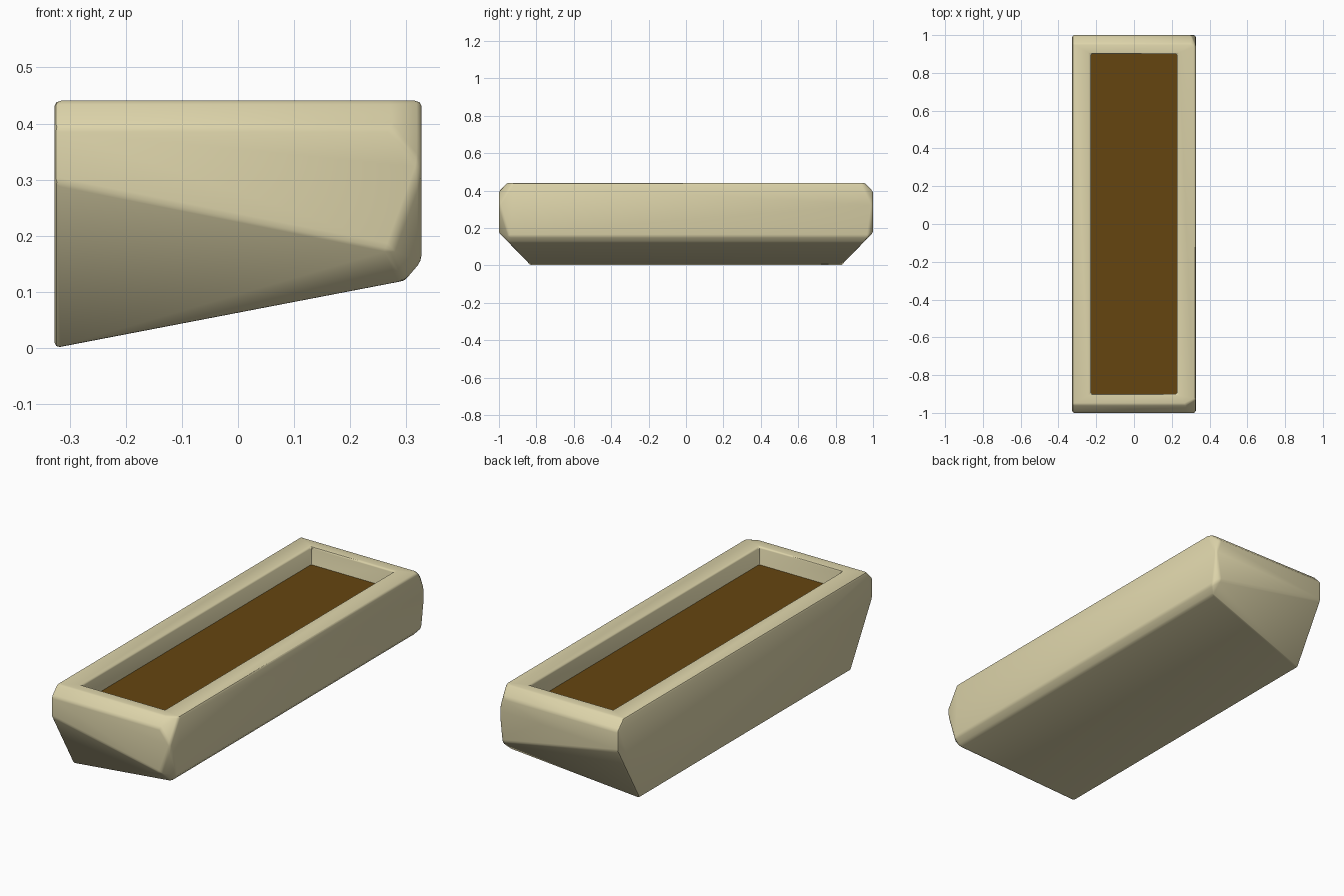
import bpy
import bmesh
import math

cube = bpy.data.objects.get("Cube")
if cube:
    bpy.data.objects.remove(cube, do_unlink=True)


def make_material(name, rgb):
    mat = bpy.data.materials.new(name)
    mat.use_nodes = True
    mat.diffuse_color = (*rgb, 1)
    mat.node_tree.nodes["Principled BSDF"].inputs["Base Color"].default_value = (*rgb, 1)
    return mat


def make_object(name, bm, mat):
    mesh = bpy.data.meshes.new(name)
    bmesh.ops.recalc_face_normals(bm, faces=bm.faces[:])
    bm.to_mesh(mesh)
    bm.free()
    obj = bpy.data.objects.new(name, mesh)
    bpy.context.collection.objects.link(obj)
    mesh.materials.append(mat)
    return obj


cream = make_material("cream stone", (0.72, 0.655, 0.40))
brown = make_material("brown soil", (0.13, 0.06, 0.005))

W, TOP = 0.327, 0.441          # half width and rim height
IN_X, IN_Y = 0.228, 0.9        # half size of the opening
SOIL = 0.35                    # soil level

# Trough body: hull of the corner points of both ends
bm = bmesh.new()
for side, cut in ((-1, 0.055), (1, 0.025)):
    end = [
        (-W, 0.955, TOP), (-W, 1.0, 0.395), (-W, 1.0, 0.295), (-W, 0.83, 0.0),
        (W - cut, 0.955, TOP), (W, 0.955 - cut / 2, TOP),
        (W - cut, 1.0, 0.395), (W, 1.0, 0.325),
        (W - cut, 1.0, 0.175), (W, 1.0 - cut, 0.155), (0.297, 0.945, 0.12),
    ]
    for x, y, z in end:
        bm.verts.new((x, side * y, z))
bmesh.ops.convex_hull(bm, input=bm.verts[:])
loose = [v for v in bm.verts if not v.link_faces]
bmesh.ops.delete(bm, geom=loose, context="VERTS")
bmesh.ops.dissolve_limit(bm, angle_limit=math.radians(2),
                         verts=bm.verts[:], edges=bm.edges[:])
bmesh.ops.recalc_face_normals(bm, faces=bm.faces[:])

# Rectangular opening sunk into the top
bm.faces.ensure_lookup_table()
top = max(bm.faces, key=lambda f: f.calc_center_median().z)
bmesh.ops.inset_region(bm, faces=[top], thickness=0.05)
inner = list(top.verts)
for v in inner:
    v.co = (math.copysign(IN_X, v.co.x), math.copysign(IN_Y, v.co.y), TOP)
bmesh.ops.remove_doubles(bm, verts=inner, dist=0.001)
floor = max((f for f in bm.faces if f.normal.z > 0.9),
            key=lambda f: -f.calc_center_median().length
            if all(abs(v.co.x) < IN_X + 0.01 for v in f.verts) else -99)
res = bmesh.ops.extrude_face_region(bm, geom=[floor])
for v in res["geom"]:
    if isinstance(v, bmesh.types.BMVert):
        v.co.z = SOIL - 0.02
if floor.is_valid:
    bmesh.ops.delete(bm, geom=[floor], context="FACES_ONLY")
body = make_object("trough_body", bm, cream)

# Softened edges
bevel = body.modifiers.new("soft_edges", "BEVEL")
bevel.width = 0.01
bevel.segments = 2
bevel.limit_method = "ANGLE"
bevel.angle_limit = math.radians(25)

bpy.ops.object.select_all(action="DESELECT")
body.select_set(True)
bpy.context.view_layer.objects.active = body
bpy.ops.object.modifier_apply(modifier=bevel.name)
bpy.ops.object.shade_smooth_by_angle(angle=math.radians(40))

# Soil filling the opening
bm = bmesh.new()
bmesh.ops.create_cube(bm, size=1)
for v in bm.verts:
    v.co = (v.co.x * 2 * IN_X, v.co.y * 2 * IN_Y, SOIL - 0.005 + v.co.z * 0.01)
make_object("soil", bm, brown)
